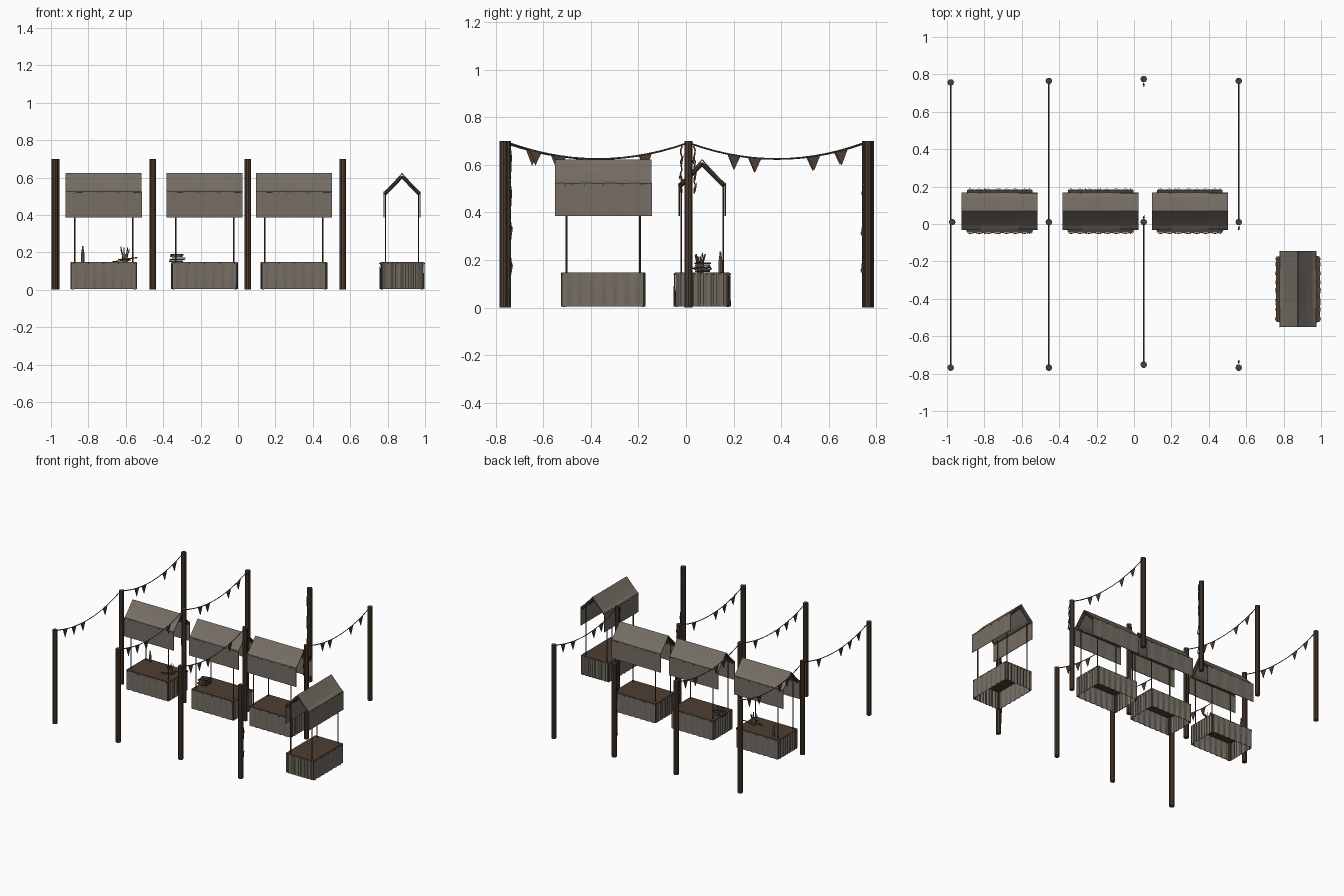
import bpy, math, random
from mathutils import Matrix, Vector

if "Cube" in bpy.data.objects:
    bpy.data.objects.remove(bpy.data.objects["Cube"])

random.seed(4)

def mat(name, c):
    m = bpy.data.materials.new(name)
    m.diffuse_color = (*c, 1)
    m.use_nodes = True
    m.node_tree.nodes["Principled BSDF"].inputs["Base Color"].default_value = m.diffuse_color
    return m

CLOTH = mat("grey cloth", (0.18, 0.155, 0.13))
WOOD = mat("dark wood", (0.075, 0.048, 0.031))
ROPE = mat("rope", (0.10, 0.08, 0.06))
FLAG = mat("flag brown", (0.07, 0.046, 0.034))
TAN = mat("tan ware", (0.22, 0.16, 0.085))
BLACK = mat("dark iron", (0.03, 0.026, 0.022))

def obj(name, verts, faces, m, M=None):
    me = bpy.data.meshes.new(name)
    me.from_pydata(verts, [], faces)
    me.materials.append(m)
    o = bpy.data.objects.new(name, me)
    bpy.context.collection.objects.link(o)
    if M:
        o.matrix_world = M
    return o

def grid(name, fn, nu, nv, m, M, thick=0.003):
    # sheet from a function of u, v in 0..1, thickened
    v = [fn(i / nu, j / nv) for i in range(nu + 1) for j in range(nv + 1)]
    w = nv + 1
    f = [(i * w + j, i * w + j + 1, (i + 1) * w + j + 1, (i + 1) * w + j)
         for i in range(nu) for j in range(nv)]
    o = obj(name, v, f, m, M)
    s = o.modifiers.new("thickness", "SOLIDIFY")
    s.thickness, s.offset = thick, 0
    return o

def box(name, c, s, m, M=None, rot=0):
    v = [(x * s[0] / 2, y * s[1] / 2, z * s[2] / 2)
         for x in (-1, 1) for y in (-1, 1) for z in (-1, 1)]
    f = [(0, 1, 3, 2), (4, 6, 7, 5), (0, 4, 5, 1), (2, 3, 7, 6), (0, 2, 6, 4), (1, 5, 7, 3)]
    return obj(name, v, f, m, (M or Matrix()) @ Matrix.Translation(c) @ Matrix.Rotation(rot, 4, 'Z'))

def rod(name, a, b, r, m, M=None, n=6, r2=None):
    # straight round bar between two points
    a, b = Vector(a), Vector(b)
    q = (b - a).to_track_quat('Z', 'Y').to_matrix().to_4x4()
    L = (b - a).length
    r2 = r if r2 is None else r2
    v = [(R * math.cos(2 * math.pi * i / n), R * math.sin(2 * math.pi * i / n), z)
         for R, z in ((r, 0), (r2, L)) for i in range(n)]
    f = [(i, (i + 1) % n, n + (i + 1) % n, n + i) for i in range(n)]
    f += [tuple(range(n))[::-1], tuple(range(n, 2 * n))]
    return obj(name, v, f, m, (M or Matrix()) @ Matrix.Translation(a) @ q)

def rope(name, pts, r=0.0035):
    cu = bpy.data.curves.new(name, 'CURVE')
    cu.dimensions = '3D'
    cu.bevel_depth, cu.bevel_resolution = r, 0
    sp = cu.splines.new('POLY')
    sp.points.add(len(pts) - 1)
    for p, q in zip(sp.points, pts):
        p.co = (*q, 1)
    cu.materials.append(ROPE)
    o = bpy.data.objects.new(name, cu)
    bpy.context.collection.objects.link(o)

def flag(p, d, h=0.062, w=0.027):
    # small triangular pennant, d = direction of its top edge
    p, d = Vector(p), Vector(d) * w
    n = Vector((0.0015, 0, 0))
    tri = [p - d, p + d, p - Vector((0, 0, h))]
    obj("pennant", [t + n for t in tri] + [t - n for t in tri],
        [(0, 1, 2), (5, 4, 3), (0, 3, 4, 1), (1, 4, 5, 2), (2, 5, 3, 0)], FLAG)

# posts
XS = [-0.98, -0.455, 0.052, 0.56]
FRONT = [-0.768, -0.768, -0.752, -0.768]
BACK = [0.757, 0.765, 0.775, 0.765]
for x, yf, yb in zip(XS, FRONT, BACK):
    for y in (yf, 0.01, yb):
        xx = x + (0.008 if y == 0.01 and x < -0.9 else 0)
        rod("post", (xx, y, 0), (xx, y, 0.7), 0.0175, WOOD, n=10)

# strung bunting
def bunting(x, y0, y1, ts):
    at = lambda t: (x, y0 + (y1 - y0) * t, 0.69 - 0.065 * 4 * t * (1 - t))
    rope("bunting_rope", [at(i / 14) for i in range(15)])
    for t in ts:
        a, b = Vector(at(t - 0.03)), Vector(at(t + 0.03))
        flag(at(t), (b - a).normalized())

for i in (0, 1, 2):
    bunting(XS[i], FRONT[i] + 0.015, 0.0, (0.14, 0.28, 0.42, 0.77))
for i in (0, 1, 3):
    bunting(XS[i], 0.02, BACK[i] - 0.015, (0.25, 0.37, 0.71, 0.87))

# fallen bunting hanging from its posts
def hanging(x, y, z0, z1, s):
    n = 12
    pts = [(x + random.uniform(-.003, .003), y + s * (0.004 + 0.008 * math.sin(i * 1.1) ** 2),
            z0 + (z1 - z0) * i / n) for i in range(n + 1)]
    rope("fallen_rope", pts, 0.003)
    for i in (3, 7, 10):
        flag(pts[i], (0, 0.4, 0.9), 0.03, 0.018)

hanging(XS[3], FRONT[3] + 0.022, 0.69, 0.07, 1)
hanging(XS[3], -0.012, 0.68, 0.48, -1)
hanging(XS[2], 0.028, 0.68, 0.48, 1)
hanging(XS[2], BACK[2] - 0.022, 0.69, 0.07, -1)

# market stalls, long side along local x
def stall(cx, cy, rot=0):
    M = Matrix.Translation((cx, cy, 0)) @ Matrix.Rotation(rot, 4, 'Z')
    box("counter_top", (0, 0, 0.142), (0.35, 0.228, 0.012), WOOD, M)
    for sx in (-1, 1):
        for sy in (-1, 1):
            box("counter_leg", (sx * 0.166, sy * 0.107, 0.07), (0.012, 0.012, 0.135), WOOD, M)
            rod("canopy_pole", (sx * 0.155, sy * 0.088, 0.14), (sx * 0.155, sy * 0.088, 0.525), 0.004, WOOD, M)
            # sloping rafters at the gables
            rod("rafter", (sx * 0.19, sy * 0.092, 0.51), (sx * 0.19, 0, 0.604), 0.008, WOOD, M, 4)
    for s in (-1, 1):
        # counter skirts with slight folds
        grid("long_skirt", lambda u, v: (-0.17 + 0.34 * u,
             s * (0.1165 + (0.001 + 0.002 * (1 - v)) * math.sin(u * 44)), 0.004 + 0.141 * v), 42, 2, CLOTH, M)
        grid("end_skirt", lambda u, v: (s * (0.174 + 0.003 * math.sin(u * 50)),
             -0.108 + 0.216 * u, 0.004 + 0.141 * v), 36, 1, CLOTH, M)
        # sagging roof slope
        prof = ((0, 0.622), (0.042, 0.576), (0.075, 0.541), (0.098, 0.521))
        def slope(u, v):
            y, z = prof[round(v * 3)]
            sag = 0.007 * math.sin(math.pi * u) * math.sin(math.pi * v)
            return (-0.203 + 0.406 * u, s * y, z - sag)
        grid("roof_cloth", slope, 4, 3, CLOTH, M, 0.004)
        # hanging valance below the eave
        grid("valance", lambda u, v: (-0.204 + 0.408 * u, s * (0.0965 + 0.001 * math.sin(u * 25)),
             0.385 + 0.14 * v), 12, 1, CLOTH, M, 0.004)
        rod("eave_beam", (-0.195, s * 0.09, 0.515), (0.195, s * 0.09, 0.515), 0.005, WOOD, M, 4)
        # tacks holding the cloth
        for k in range(5):
            x = -0.16 + 0.08 * k
            box("tack", (x, s * 0.099, 0.516), (0.006, 0.004, 0.004), BLACK, M)
            box("tack", (x, s * 0.119, 0.14), (0.006, 0.006, 0.004), BLACK, M)
    rod("ridge_beam", (-0.195, 0, 0.606), (0.195, 0, 0.606), 0.006, WOOD, M, 4)

for cx in (-0.718, -0.179, 0.299):
    stall(cx, 0.068)
stall(0.877, -0.348, math.pi / 2)

# goods on the first stall: bottle, jar of utensils, loose sticks
rod("bottle", (-0.83, 0.145, 0.148), (-0.83, 0.145, 0.2), 0.009, TAN, n=8)
rod("bottle_neck", (-0.83, 0.145, 0.2), (-0.83, 0.145, 0.235), 0.007, TAN, n=8, r2=0.003)
rod("jar", (-0.605, 0.06, 0.148), (-0.605, 0.06, 0.19), 0.013, TAN, n=8, r2=0.017)
for k in range(7):
    a = k * 0.9
    rod("utensil", (-0.605 + 0.006 * math.cos(a), 0.06 + 0.006 * math.sin(a), 0.16),
        (-0.605 + 0.024 * math.cos(a), 0.06 + 0.022 * math.sin(a), 0.215 + 0.005 * (k % 4)), 0.003, TAN, n=5)
for k in range(6):
    x, y, a = -0.64 + 0.014 * k, 0.05 + 0.02 * (k % 3), k * 1.3
    d = Vector((0.032 * math.cos(a), 0.032 * math.sin(a), 0.004))
    c = Vector((x, y, 0.153 + 0.003 * k))
    rod("loose_stick", c - d, c + d, 0.0035, TAN if k % 3 else WOOD, n=5)

# goods on the second stall: stacked boards
for k in range(5):
    box("stacked_board", (-0.325 + 0.006 * (k % 3 - 1), 0.07, 0.153 + 0.0085 * k),
        (0.075 - 0.004 * k, 0.06, 0.007), BLACK if k % 2 == 0 else TAN, rot=0.2 * math.sin(k * 2))
